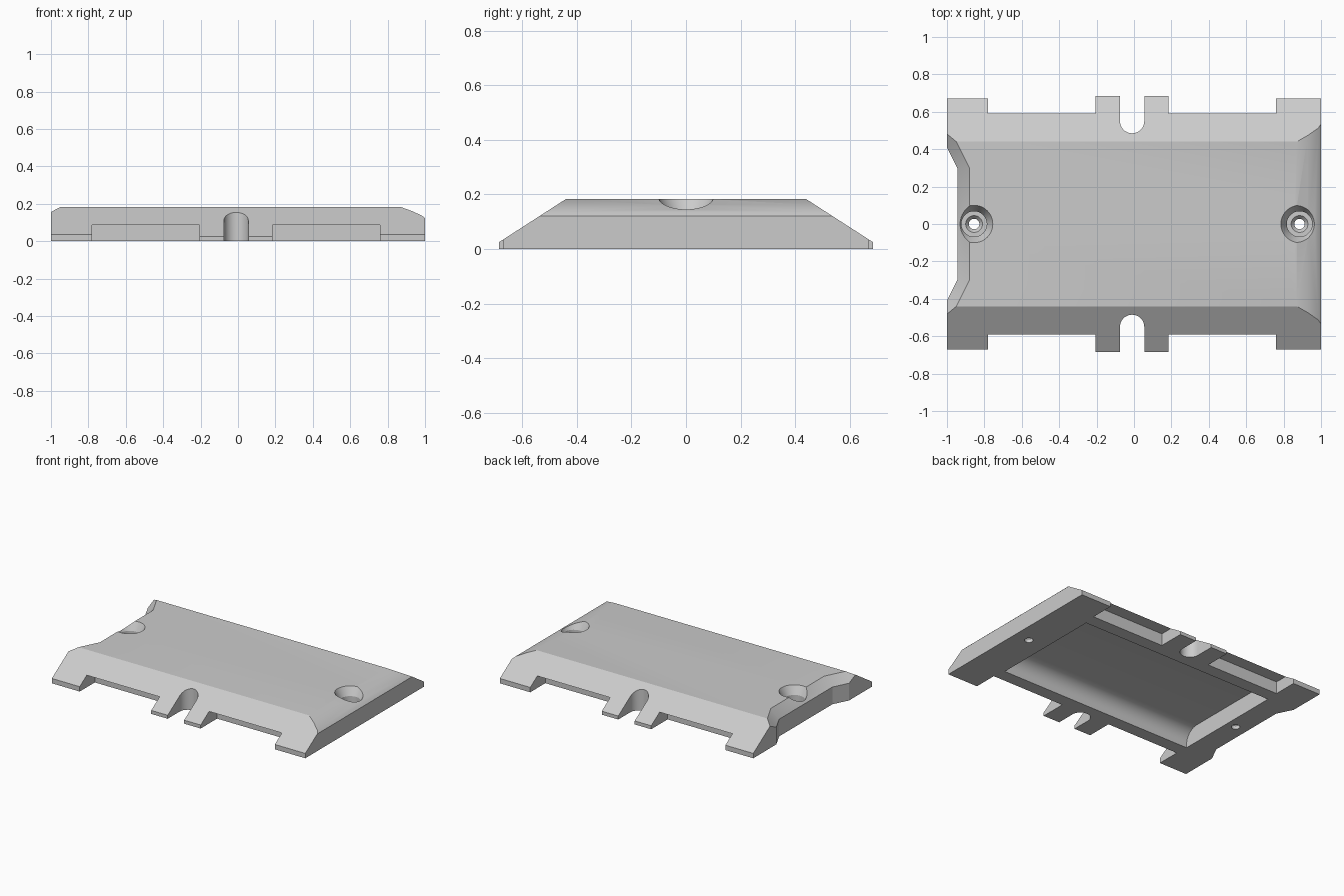
import bpy
import bmesh
from math import sin, cos, pi, radians

cube = bpy.data.objects.get("Cube")
if cube:
    bpy.data.objects.remove(cube, do_unlink=True)

grey = bpy.data.materials.new("plain_grey")
grey.use_nodes = True
grey.diffuse_color = (0.6, 0.6, 0.6, 1)
grey.node_tree.nodes["Principled BSDF"].inputs["Base Color"].default_value = (0.6, 0.6, 0.6, 1)

TOP = 0.183


def loft(name, loops):
    """Closed solid skinned through matching loops of 3D points."""
    bm = bmesh.new()
    rows = [[bm.verts.new(p) for p in loop] for loop in loops]
    n = len(rows[0])
    for a, b in zip(rows, rows[1:]):
        for i in range(n):
            j = (i + 1) % n
            bm.faces.new((a[i], a[j], b[j], b[i]))
    bm.faces.new(rows[0])
    bm.faces.new(rows[-1])
    bmesh.ops.recalc_face_normals(bm, faces=bm.faces)
    mesh = bpy.data.meshes.new(name)
    bm.to_mesh(mesh)
    bm.free()
    mesh.materials.append(grey)
    obj = bpy.data.objects.new(name, mesh)
    bpy.context.collection.objects.link(obj)
    return obj


def along_x(name, profile, x0, x1):
    return loft(name, [[(x, y, z) for y, z in profile] for x in (x0, x1)])


def along_y(name, profile, y0, y1):
    return loft(name, [[(x, y, z) for x, z in profile] for y in (y0, y1)])


def along_z(name, outline, z0, z1):
    return loft(name, [[(x, y, z) for x, y in outline] for z in (z0, z1)])


def box(name, x0, x1, y0, y1, z0, z1):
    return along_z(name, [(x0, y0), (x1, y0), (x1, y1), (x0, y1)], z0, z1)


def lathe(name, x, rings, sides=48):
    turn = [2 * pi * i / sides for i in range(sides)]
    return loft(name, [[(x + r * cos(a), r * sin(a), z) for a in turn] for r, z in rings])


def carve(target, cutter):
    mod = target.modifiers.new("cut", "BOOLEAN")
    mod.operation = "DIFFERENCE"
    mod.solver = "EXACT"
    mod.object = cutter
    bpy.context.view_layer.objects.active = target
    bpy.ops.object.modifier_apply(modifier=mod.name)
    bpy.data.objects.remove(cutter, do_unlink=True)


# Plate body with sloping long sides
half = [(0.685, 0), (0.685, 0.025), (0.44, TOP)]
plate = along_x("cover_plate", half + [(-y, z) for y, z in reversed(half)], -1, 1)

# Long chamfer across one end, steeper at its tip
carve(plate, along_y("end_chamfer", [(0.87, TOP), (0.93, 0.161), (0.985, 0.136), (1.03, 0.094),
                                     (1.1, 0.094), (1.1, 0.3), (0.87, 0.3)], -0.8, 0.8))


# Recessed opposite end with a chamfered rim
def end_outline(shift, z):
    side = [(-0.945 + shift, 0.3), (-1.065 + shift, 0.54), (-1.3, 0.54)]
    return [(x, y, z) for x, y in side] + [(x, -y, z) for x, y in reversed(side)]


carve(plate, loft("end_recess", [end_outline(0, -0.1), end_outline(0, 0.123),
                                 end_outline(0.13, 0.243)]))

# Edge notches, shortened corner tabs and round-ended slots on both long sides
for s in (-1, 1):
    for x0, x1 in ((-0.78, -0.205), (0.185, 0.76)):
        carve(plate, box("edge_notch", x0, x1, s * 0.5, s * 0.8, -0.1, 0.086))
    for x0, x1 in ((-1.1, -0.7), (0.7, 1.1)):
        carve(plate, box("tab_trim", x0, x1, s * 0.67, s * 0.8, -0.1, 0.3))
    arc = [pi * i / 20 for i in range(21)]
    slot = [(-0.01 + 0.065 * cos(a), s * (0.55 - 0.065 * sin(a))) for a in arc]
    carve(plate, along_z("slot", slot + [(-0.075, s * 0.8), (0.055, s * 0.8)], -0.1, 0.3))

# Hollow underside with rounded long edges
R, DEPTH, WIDE = 0.1, 0.125, 0.408
curve = [(WIDE - R + R * cos(a), DEPTH - R + R * sin(a)) for a in
         [pi / 2 * i / 10 for i in range(11)]]
curve = [(WIDE, -0.1)] + curve
carve(plate, along_x("hollow", curve + [(-y, z) for y, z in reversed(curve)], -0.785, 0.745))

# Counterbored screw holes with a flared mouth
for x in (-0.855, 0.885):
    carve(plate, lathe("screw_hole", x, [(0.028, -0.1), (0.028, 0.025), (0.045, 0.045),
                                         (0.068, 0.045), (0.068, 0.125), (0.122, 0.223)]))

bpy.ops.object.select_all(action="DESELECT")
plate.select_set(True)
bpy.context.view_layer.objects.active = plate
bpy.ops.object.shade_smooth_by_angle(angle=radians(21))
